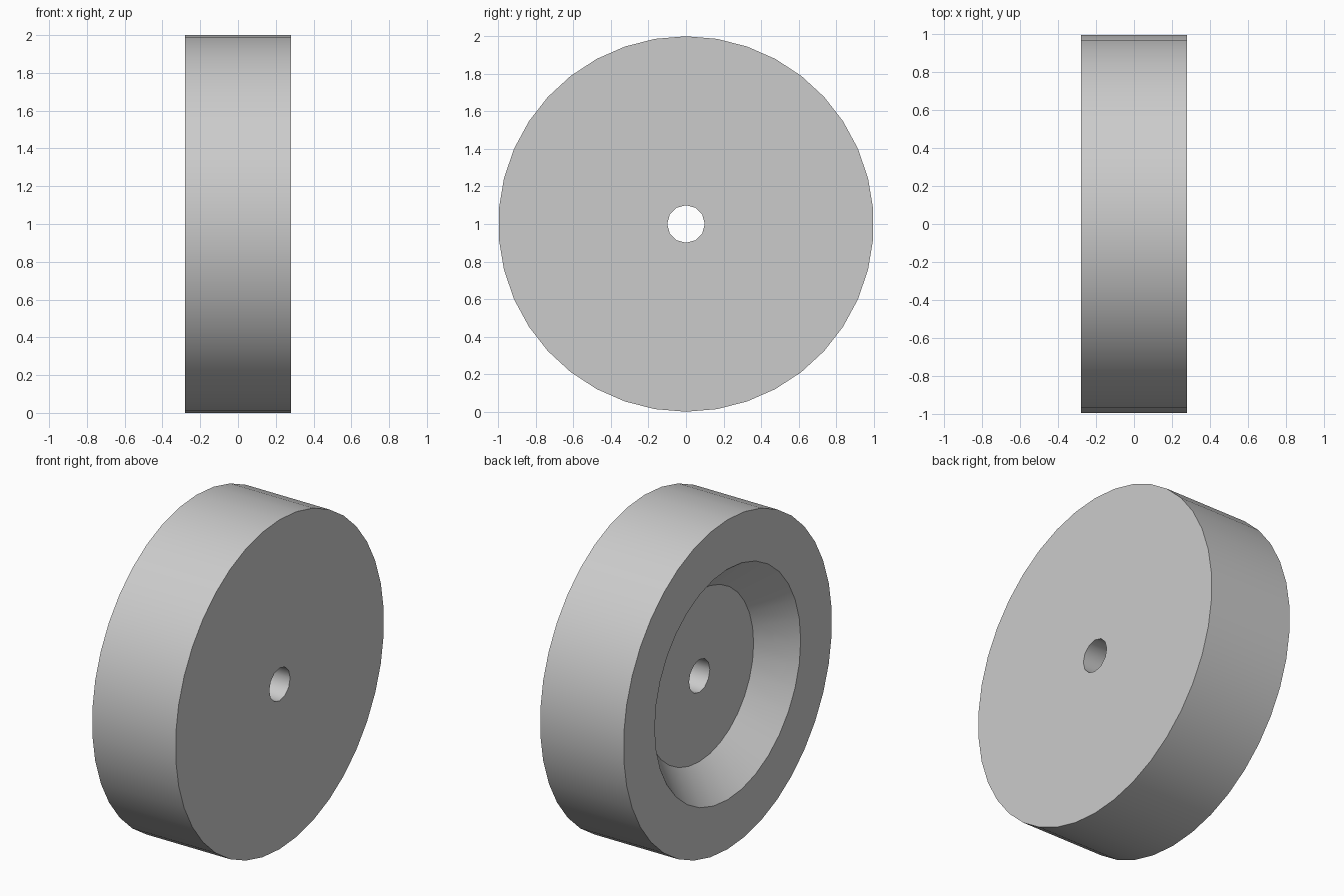
import bpy, bmesh
from math import sin, cos, tau, radians

cube = bpy.data.objects.get("Cube")
if cube:
    bpy.data.objects.remove(cube, do_unlink=True)

HALF = 0.28      # half the wheel width
FLOOR = -0.09    # recess floor position along the axle
RIM_R, MOUTH_R, FLOOR_R, BORE_R = 1.0, 0.70, 0.52, 0.10

grey = bpy.data.materials.new("light grey")
grey.use_nodes = True
grey.diffuse_color = (0.6, 0.6, 0.6, 1)
grey.node_tree.nodes["Principled BSDF"].inputs["Base Color"].default_value = (0.6, 0.6, 0.6, 1)

bm = bmesh.new()


def ring(x, radius, count):
    """Closed loop of edges around the axle."""
    verts = [bm.verts.new((x, radius * sin(tau * i / count), 1 + radius * cos(tau * i / count)))
             for i in range(count)]
    return verts, [bm.edges.new((verts[i - 1], verts[i])) for i in range(count)]


def wall(a, b):
    """Quads between two rings of equal count."""
    for i in range(len(a[0])):
        bm.faces.new((a[0][i - 1], a[0][i], b[0][i], b[0][i - 1]))


def annulus(outer, inner):
    """Flat face with a round hole."""
    bmesh.ops.triangle_fill(bm, use_beauty=True, edges=outer[1] + inner[1])


rim_flat, rim_open = ring(HALF, RIM_R, 38), ring(-HALF, RIM_R, 38)
mouth, floor = ring(-HALF, MOUTH_R, 32), ring(FLOOR, FLOOR_R, 32)
bore_flat, bore_floor = ring(HALF, BORE_R, 12), ring(FLOOR, BORE_R, 12)

# Tread, tapered recess and axle bore
wall(rim_flat, rim_open)
wall(mouth, floor)
wall(bore_flat, bore_floor)

# Flat side, open side and recess floor
annulus(rim_flat, bore_flat)
annulus(rim_open, mouth)
annulus(floor, bore_floor)

bmesh.ops.recalc_face_normals(bm, faces=bm.faces[:])
mesh = bpy.data.meshes.new("wheel")
bm.to_mesh(mesh)
bm.free()
mesh.materials.append(grey)

wheel = bpy.data.objects.new("wheel", mesh)
bpy.context.collection.objects.link(wheel)
bpy.ops.object.select_all(action="DESELECT")
wheel.select_set(True)
bpy.context.view_layer.objects.active = wheel
bpy.ops.object.shade_smooth_by_angle(angle=radians(35))
